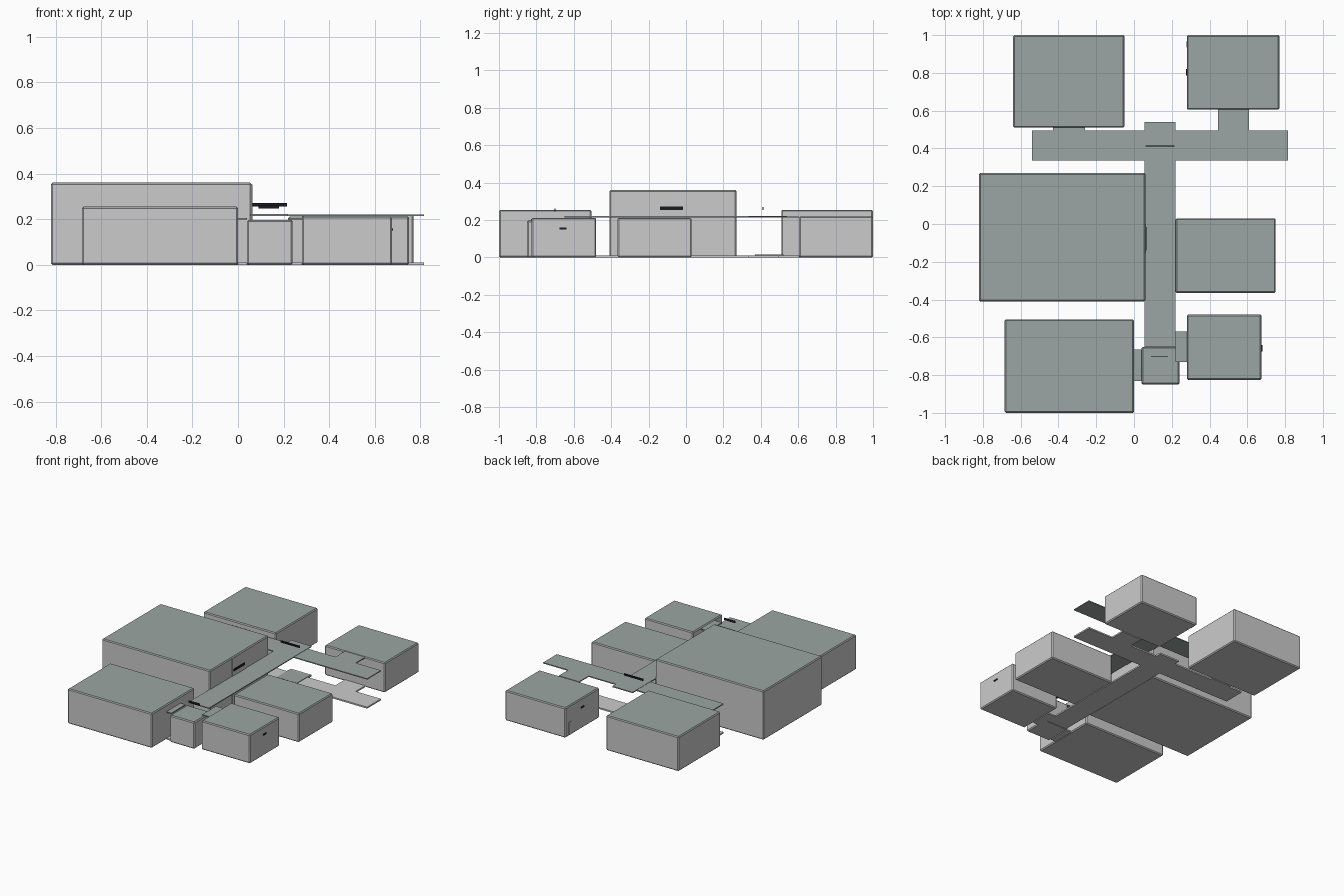
import bpy
import bmesh

cube = bpy.data.objects.get("Cube")
if cube:
    bpy.data.objects.remove(cube, do_unlink=True)


def material(name, color):
    mat = bpy.data.materials.new(name)
    mat.use_nodes = True
    mat.diffuse_color = (*color, 1)
    mat.node_tree.nodes["Principled BSDF"].inputs["Base Color"].default_value = (*color, 1)
    return mat


WALL = material("pale_grey_wall", (0.6, 0.6, 0.6))
ROOF = material("grey_green_roof", (0.33, 0.38, 0.37))
BLACK = material("black_sign", (0.01, 0.01, 0.015))


def box(name, xs, ys, zs, mats, bevel=0):
    """Box given by its ranges; a second material goes on upward faces."""
    bm = bmesh.new()
    bmesh.ops.create_cube(bm, size=1)
    for v in bm.verts:
        for axis, (low, high) in enumerate((xs, ys, zs)):
            v.co[axis] = high if v.co[axis] > 0 else low
    if bevel:
        bmesh.ops.bevel(bm, geom=bm.edges[:], offset=bevel, segments=1, affect="EDGES")
    bm.normal_update()
    if len(mats) > 1:
        for f in bm.faces:
            f.material_index = int(f.normal.z > 0.3)
    mesh = bpy.data.meshes.new(name)
    bm.to_mesh(mesh)
    bm.free()
    for mat in mats:
        mesh.materials.append(mat)
    obj = bpy.data.objects.new(name, mesh)
    bpy.context.collection.objects.link(obj)
    return obj


# Buildings with softened edges and green-grey roofs
buildings = {
    "main_hall": ((-0.82, 0.06), (-0.41, 0.27), 0.36),
    "back_right_block": ((-0.64, -0.05), (0.51, 1.0), 0.255),
    "back_left_block": ((0.28, 0.77), (0.605, 1.0), 0.22),
    "side_block": ((0.22, 0.75), (-0.365, 0.03), 0.212),
    "front_right_block": ((-0.685, 0.0), (-1.0, -0.505), 0.255),
    "front_left_block": ((0.28, 0.675), (-0.825, -0.48), 0.212),
    "entrance_lobby": ((0.04, 0.24), (-0.85, -0.65), 0.197),
}
for name, (xs, ys, top) in buildings.items():
    box(name, xs, ys, (0, top), [WALL, ROOF], bevel=0.007)

# Covered walkways: a floor slab below and a thin canopy above
walkways = {
    "long_walkway": ((0.055, 0.22), (-0.65, 0.54), 0.222),
    "cross_walkway": ((-0.54, 0.815), (0.335, 0.495), 0.22),
    "back_left_link": ((0.445, 0.61), (0.495, 0.605), 0.22),
    "back_right_link": ((-0.43, -0.26), (0.495, 0.51), 0.22),
    "lobby_right_link": ((0.0, 0.04), (-0.83, -0.665), 0.205),
    "lobby_left_link": ((0.22, 0.28), (-0.73, -0.57), 0.205),
}
for name, (xs, ys, top) in walkways.items():
    box(name + "_canopy", xs, ys, (top - 0.007, top), [ROOF])
    box(name + "_floor", xs, ys, (0, top * 0.05), [WALL])

# Crossing pad where the two walkways meet
box("crossing_pad", (0.055, 0.22), (0.37, 0.52), (0.011, 0.015), [ROOF])

# Entrance panel on the main hall
box("main_hall_panel", (0.06, 0.063), (-0.155, 0.0), (0.015, 0.352), [WALL])

# Blank sign plates and a small side door
box("crossing_sign", (0.06, 0.215), (0.41, 0.415), (0.255, 0.27), [BLACK])
box("lobby_sign", (0.09, 0.18), (-0.702, -0.698), (0.247, 0.262), [BLACK])
box("main_hall_sign", (0.063, 0.067), (-0.14, -0.015), (0.255, 0.272), [BLACK])
box("front_left_sign", (0.675, 0.68), (-0.675, -0.64), (0.15, 0.16), [BLACK])
box("back_left_sign", (0.275, 0.28), (0.785, 0.82), (0.15, 0.16), [BLACK])
box("back_left_door", (0.277, 0.28), (0.935, 0.965), (0.007, 0.1), [WALL])
